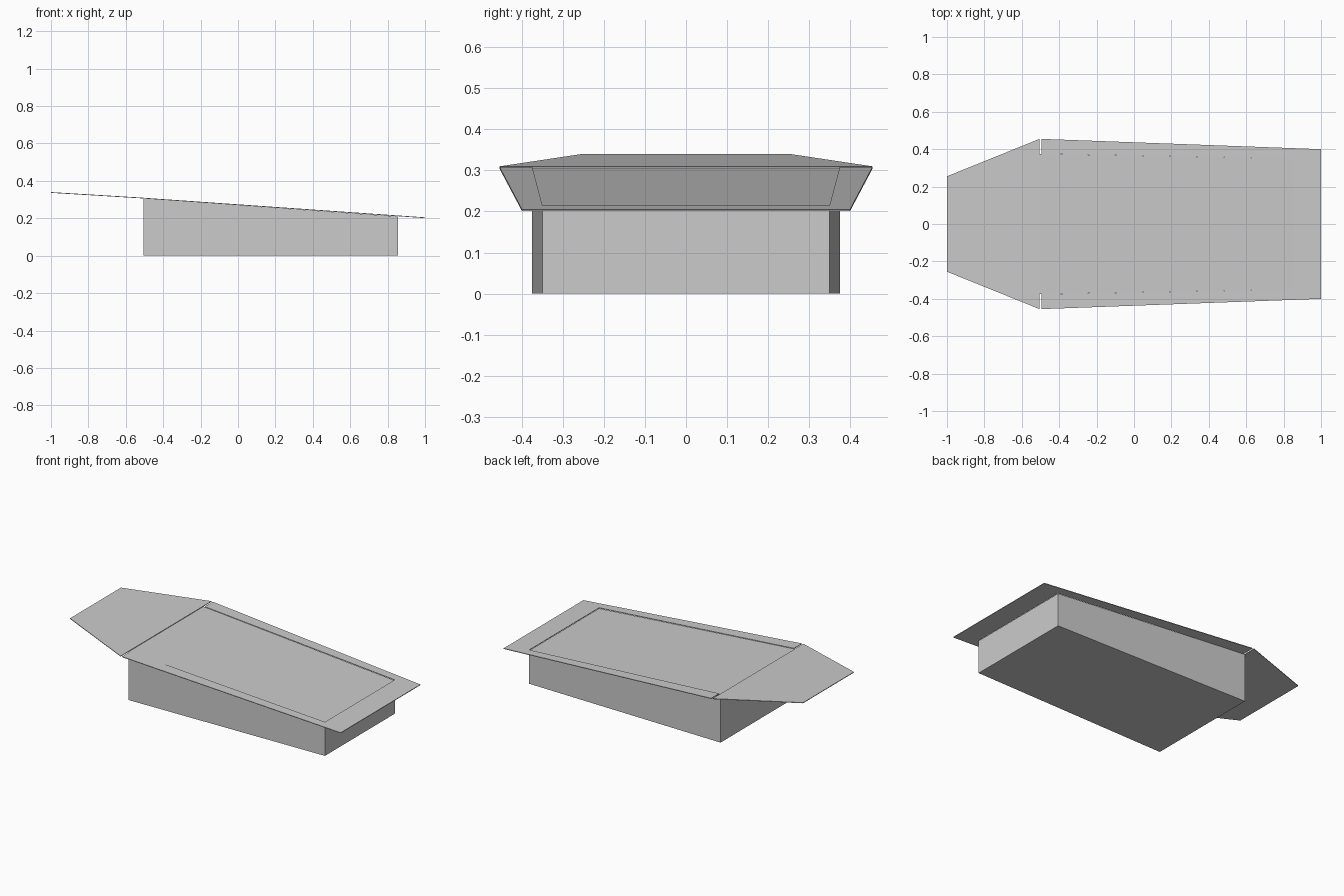
import bpy, bmesh

if "Cube" in bpy.data.objects:
    bpy.data.objects.remove(bpy.data.objects["Cube"])


def slab(name, outline, top, bottom):
    """Closed prism from an xy outline; top and bottom give z as a function of x."""
    bm = bmesh.new()
    lo = [bm.verts.new((x, y, bottom(x))) for x, y in outline]
    hi = [bm.verts.new((x, y, top(x))) for x, y in outline]
    bm.faces.new(hi)
    bm.faces.new(lo[::-1])
    for i in range(len(outline)):
        j = (i + 1) % len(outline)
        bm.faces.new((lo[i], lo[j], hi[j], hi[i]))
    bmesh.ops.recalc_face_normals(bm, faces=bm.faces)
    mesh = bpy.data.meshes.new(name)
    bm.to_mesh(mesh)
    bm.free()
    obj = bpy.data.objects.new(name, mesh)
    bpy.context.collection.objects.link(obj)
    return obj


def ramp(x0, z0, x1, z1):
    return lambda x: z0 + (z1 - z0) * (x - x0) / (x1 - x0)


def mirrored(half):
    """Complete an outline that is symmetric across the x axis."""
    return half + [(x, -y) for x, y in reversed(half)]


# Tapered body with a sloping top
body_top = ramp(-0.505, 0.306, 0.855, 0.210)
slab("body", mirrored([(0.855, 0.35), (-0.505, 0.375)]), body_top, lambda x: 0)

# Thin U-shaped rim: two side strips joined by the front strip
rim_top = ramp(-0.495, 0.309, 1.0, 0.205)
rim = mirrored([(1.0, 0.40), (-0.495, 0.455), (-0.495, 0.375), (0.855, 0.35)])
slab("roof_rim", rim, rim_top, lambda x: rim_top(x) - 0.004)

# Overhanging nose plate, parted from the rim by a narrow slit
nose_top = ramp(-1.0, 0.340, -0.505, 0.310)
slab("nose_plate", mirrored([(-0.505, 0.455), (-1.0, 0.255)]),
     nose_top, lambda x: nose_top(x) - 0.004)
